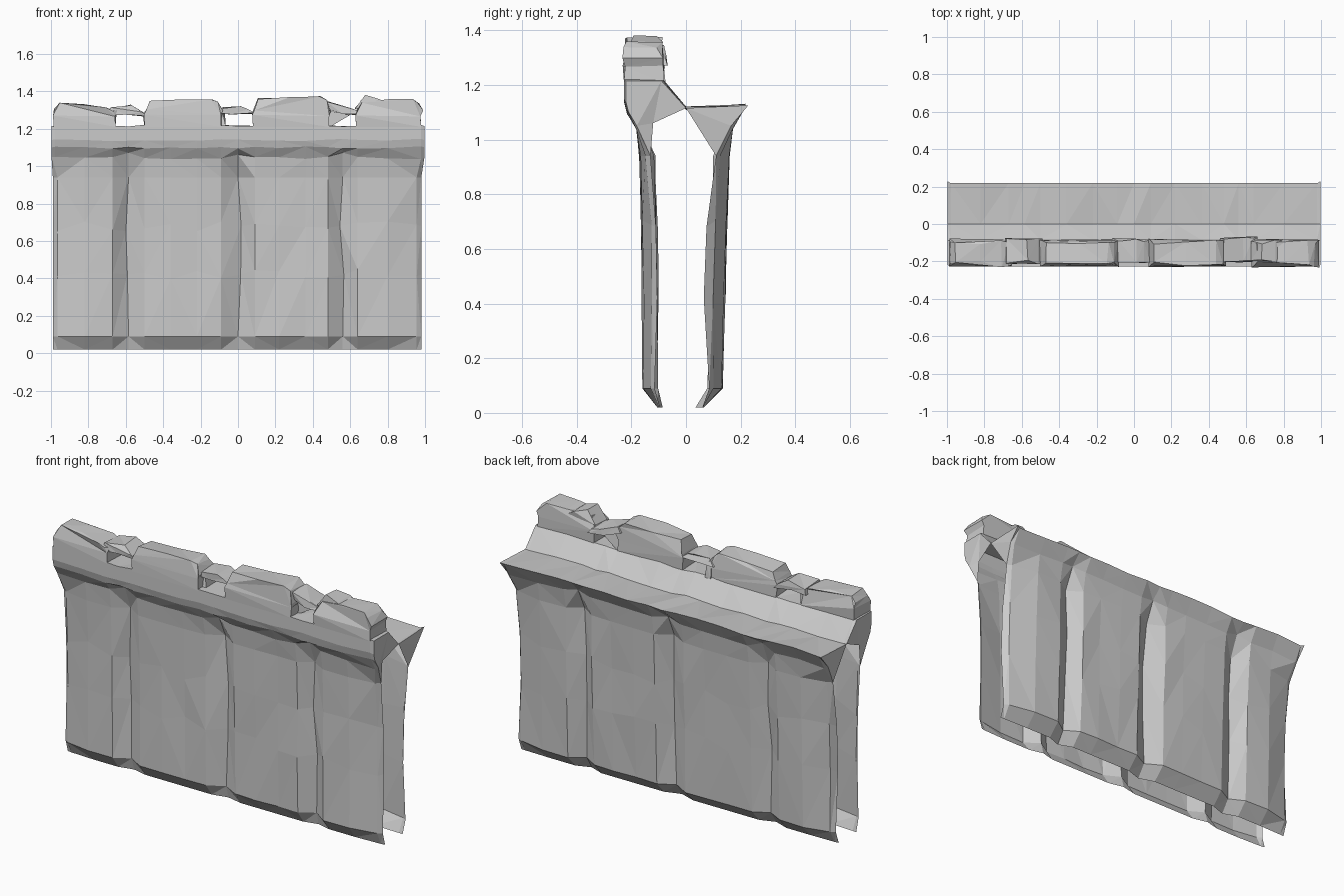
import bpy, bmesh, random
from mathutils import Vector

random.seed(4)


def jit(a):
    return random.uniform(-a, a)


def finish(name, bm):
    mesh = bpy.data.meshes.new(name)
    bm.to_mesh(mesh)
    bm.free()
    ob = bpy.data.objects.new(name, mesh)
    bpy.context.collection.objects.link(ob)
    return ob


# Wall cross-section, from the front foot over the walkway to the back foot:
# (y, z, y at the folded-in ends, groove depth)
PROFILE = [
    (-0.105, 0.02, -0.095, 0.02), (-0.155, 0.09, -0.115, 0.05),
    (-0.158, 0.42, -0.105, 0.055), (-0.161, 0.68, -0.11, 0.055),
    (-0.168, 0.94, -0.13, 0.055), (-0.182, 1.05, -0.18, 0.015),
    (-0.216, 1.10, -0.21, 0), (-0.226, 1.14, -0.22, 0), (-0.226, 1.215, -0.22, 0),
    (-0.085, 1.215, -0.09, 0), (0.0, 1.115, 0.0, 0), (0.218, 1.125, 0.228, 0),
    (0.172, 1.05, 0.165, -0.015), (0.155, 0.94, 0.11, -0.055),
    (0.148, 0.68, 0.075, -0.055), (0.142, 0.42, 0.065, -0.055),
    (0.13, 0.09, 0.085, -0.05), (0.065, 0.02, 0.06, -0.03),
]
COLUMNS = [-0.99, -0.965, -0.82, -0.67, -0.585, -0.50, -0.36, -0.22, -0.09, 0,
           0.09, 0.22, 0.36, 0.48, 0.56, 0.64, 0.8, 0.955, 0.98]
GROOVES = (-0.585, 0, 0.56)

# Wall shell: two thin faceted sheets joined by the cornice and walkway
bm = bmesh.new()
grid = []
for i, x in enumerate(COLUMNS):
    end = i in (0, len(COLUMNS) - 1)
    col = []
    for y, z, y_end, depth in PROFILE:
        px, py, pz = x, y, z
        if end:
            py = y_end
            if z > 1.0:
                px = 0.997 if x > 0 else -0.997
        else:
            if abs(x) > 0.9:
                if z > 1.0:
                    px = 0.978 if x > 0 else -0.978
                else:
                    py += (y_end - y) * 0.6      # end panels curve inwards
            if x in GROOVES:
                py += depth
            if 0.05 < z < 1.0:
                py += jit(0.005)
                px += jit(0.018) if x in GROOVES and 0.3 < z < 0.8 else 0
                pz += jit(0.03) if abs(x) not in GROOVES and 0.3 < z < 0.8 else 0
            elif z > 1.0:
                pz += jit(0.007)
                if 1.04 < z < 1.06:
                    pz += 0.018 if x in GROOVES else -0.006
        col.append(bm.verts.new((px, py, pz)))
    grid.append(col)
for a, b in zip(grid, grid[1:]):
    for r in range(len(PROFILE) - 1):
        bm.faces.new((a[r], b[r], b[r + 1], a[r + 1]))

# Gussets closing the upper ends below the walkway
for col, flip in ((grid[0], True), (grid[-1], False)):
    inner = bm.verts.new((col[4].co.x, -0.12, 1.06))
    for loop in ([col[4], inner] + [col[k] for k in (10, 9, 8, 7, 6, 5)],
                 [col[k] for k in (10, 13, 12, 11)]):
        bm.faces.new(loop[::-1] if flip else loop)
bmesh.ops.triangulate(bm, faces=bm.faces[:], ngon_method='EAR_CLIP')
finish("wall_shell", bm)


# Rough stone block: a front outline extruded in depth, tapered at the top, jittered
def stone(name, outline, y0=-0.227, y1=-0.083, inset=0.022, rough=0.006):
    bm = bmesh.new()
    zs = [p[1] for p in outline]
    top = (min(zs) + max(zs) * 2) / 3
    face = bm.faces.new([bm.verts.new((x, y0, z)) for x, z in outline])
    ext = bmesh.ops.extrude_face_region(bm, geom=[face])
    for v in ext["geom"]:
        if isinstance(v, bmesh.types.BMVert):
            v.co.y = y1
    bm.faces.ensure_lookup_table()
    for v in bm.verts:
        if v.co.z > top:
            v.co.y += inset * (1 if v.co.y < (y0 + y1) / 2 else -1) * random.uniform(0, 1)
        if v.co.z > 1.22:      # the foot stays flush with the parapet
            v.co += Vector((jit(rough), jit(rough), jit(rough)))
    bmesh.ops.recalc_face_normals(bm, faces=bm.faces[:])
    bmesh.ops.triangulate(bm, faces=bm.faces[:], ngon_method='EAR_CLIP')
    return finish(name, bm)


# Merlons: (left, right, left top height, right top height)
MERLONS = [(-0.985, -0.655, 1.335, 1.32), (-0.50, -0.09, 1.345, 1.36),
           (0.08, 0.485, 1.36, 1.37), (0.63, 0.98, 1.345, 1.36)]
for n, (l, r, zl, zr) in enumerate(MERLONS):
    m = (l + r) / 2
    stone(f"merlon_{n + 1}", [
        (l, 1.21), (r, 1.21), (r, 1.27), (r + 0.008, 1.295),
        (r - 0.015, zr - 0.02), (r - 0.05, zr), (m, (zl + zr) / 2),
        (l + 0.03, zl), (l + 0.005, 1.30), (l - 0.005, 1.275)])

# Loose coping stones bridging the gaps between merlons
stone("bridge_stone_1", [(-0.69, 1.275), (-0.60, 1.28), (-0.49, 1.27), (-0.51, 1.295),
                         (-0.57, 1.33), (-0.68, 1.31)], -0.21, -0.08)
stone("bridge_stone_2", [(-0.12, 1.285), (-0.04, 1.28), (0.09, 1.285), (0.05, 1.305),
                         (0.01, 1.315), (-0.08, 1.315)], -0.21, -0.08)
stone("bridge_stone_3", [(0.46, 1.315), (0.56, 1.28), (0.66, 1.275), (0.64, 1.30),
                         (0.58, 1.31), (0.48, 1.345)], -0.20, -0.07)
# Peak stone on the right merlon
stone("peak_stone", [(0.63, 1.31), (0.80, 1.33), (0.76, 1.355), (0.68, 1.38)],
      -0.20, -0.09)
# Small chips at the foot of the gaps, leaning against the merlon sides
stone("chip_stone_1", [(0.48, 1.21), (0.50, 1.215), (0.60, 1.275), (0.48, 1.30)], -0.16, -0.09)
stone("chip_stone_2", [(-0.10, 1.21), (-0.065, 1.21), (-0.075, 1.28), (-0.10, 1.29)], -0.19, -0.075)
